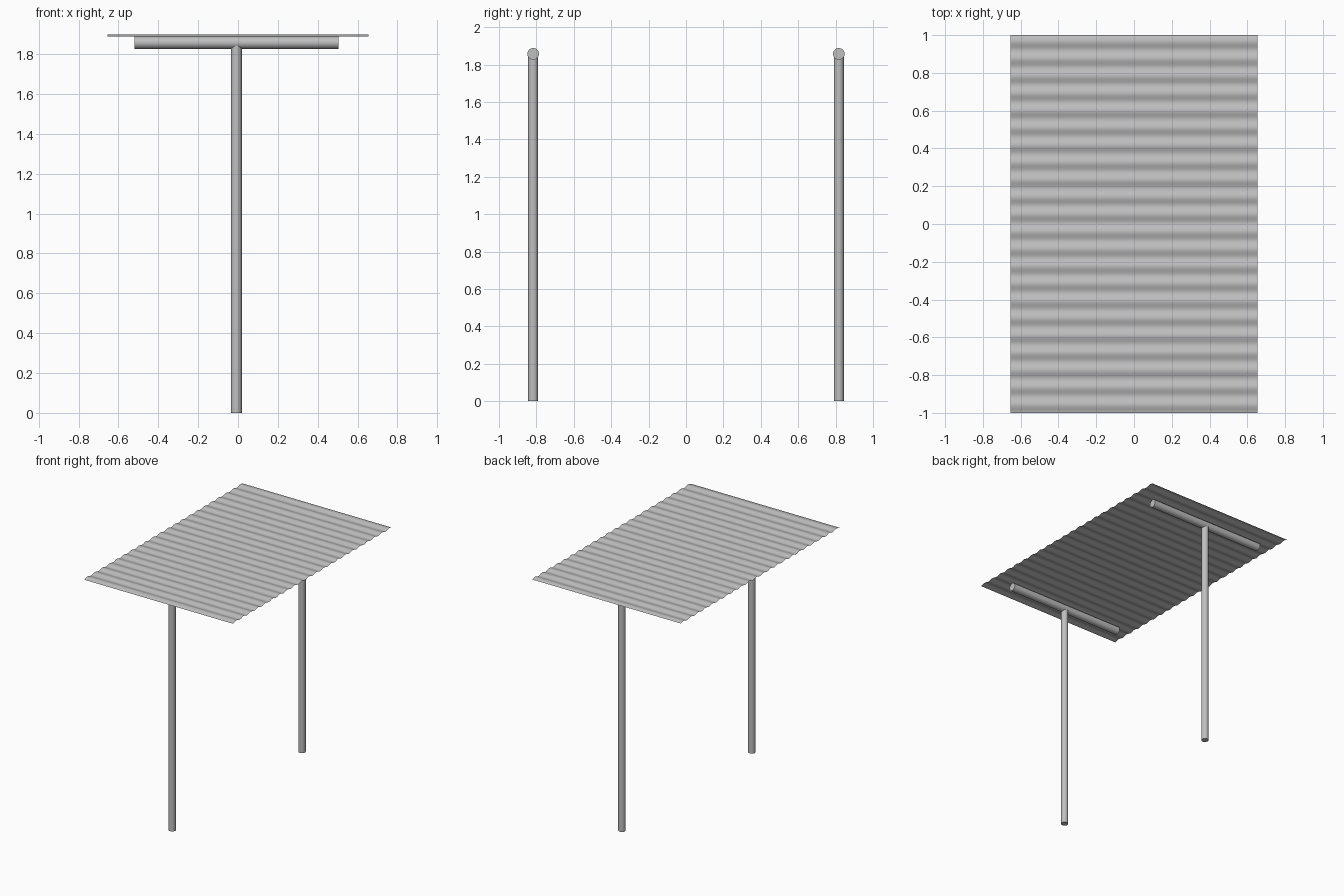
import bpy
import bmesh
import math
from mathutils import Matrix, Vector

cube = bpy.data.objects.get("Cube")
if cube:
    bpy.data.objects.remove(cube, do_unlink=True)

# Galvanised metal shared by every part
GREY = (0.52, 0.52, 0.52, 1)
metal = bpy.data.materials.new("galvanised_grey")
metal.use_nodes = True
metal.diffuse_color = GREY
metal.node_tree.nodes["Principled BSDF"].inputs["Base Color"].default_value = GREY

POST_X = -0.008
BEAM_Z = 1.857


def finish(name, bm):
    mesh = bpy.data.meshes.new(name)
    bm.to_mesh(mesh)
    bm.free()
    mesh.materials.append(metal)
    obj = bpy.data.objects.new(name, mesh)
    bpy.context.collection.objects.link(obj)
    bpy.ops.object.select_all(action="DESELECT")
    obj.select_set(True)
    bpy.context.view_layer.objects.active = obj
    bpy.ops.object.shade_smooth_by_angle(angle=math.radians(40))
    return obj


def tube(name, start, end, radius):
    start, end = Vector(start), Vector(end)
    axis = end - start
    turn = axis.to_track_quat("Z", "Y").to_matrix().to_4x4()
    bm = bmesh.new()
    bmesh.ops.create_cone(bm, cap_ends=True, segments=32, radius1=radius,
                          radius2=radius, depth=axis.length,
                          matrix=Matrix.Translation((start + end) / 2) @ turn)
    return finish(name, bm)


# Two T-shaped supports: upright post and round cross beam
for side, y in (("front", -0.817), ("back", 0.817)):
    tube(side + "_post", (POST_X, y, 0), (POST_X, y, BEAM_Z), 0.027)
    tube(side + "_beam", (POST_X - 0.512, y, BEAM_Z), (POST_X + 0.512, y, BEAM_Z), 0.031)

# Corrugated roof: a wave profile along y, swept across x
WAVE, HEIGHT, STEPS = 0.0916, 0.005, 352
bm = bmesh.new()
previous = None
for i in range(STEPS + 1):
    y = -1 + 2 * i / STEPS
    z = 1.894 + HEIGHT * math.sin(math.tau * (y + 0.98) / WAVE)
    row = [bm.verts.new((x, y, z)) for x in (-0.655, 0.655)]
    if previous:
        bm.faces.new((previous[0], previous[1], row[1], row[0]))
    previous = row
finish("corrugated_roof", bm)
